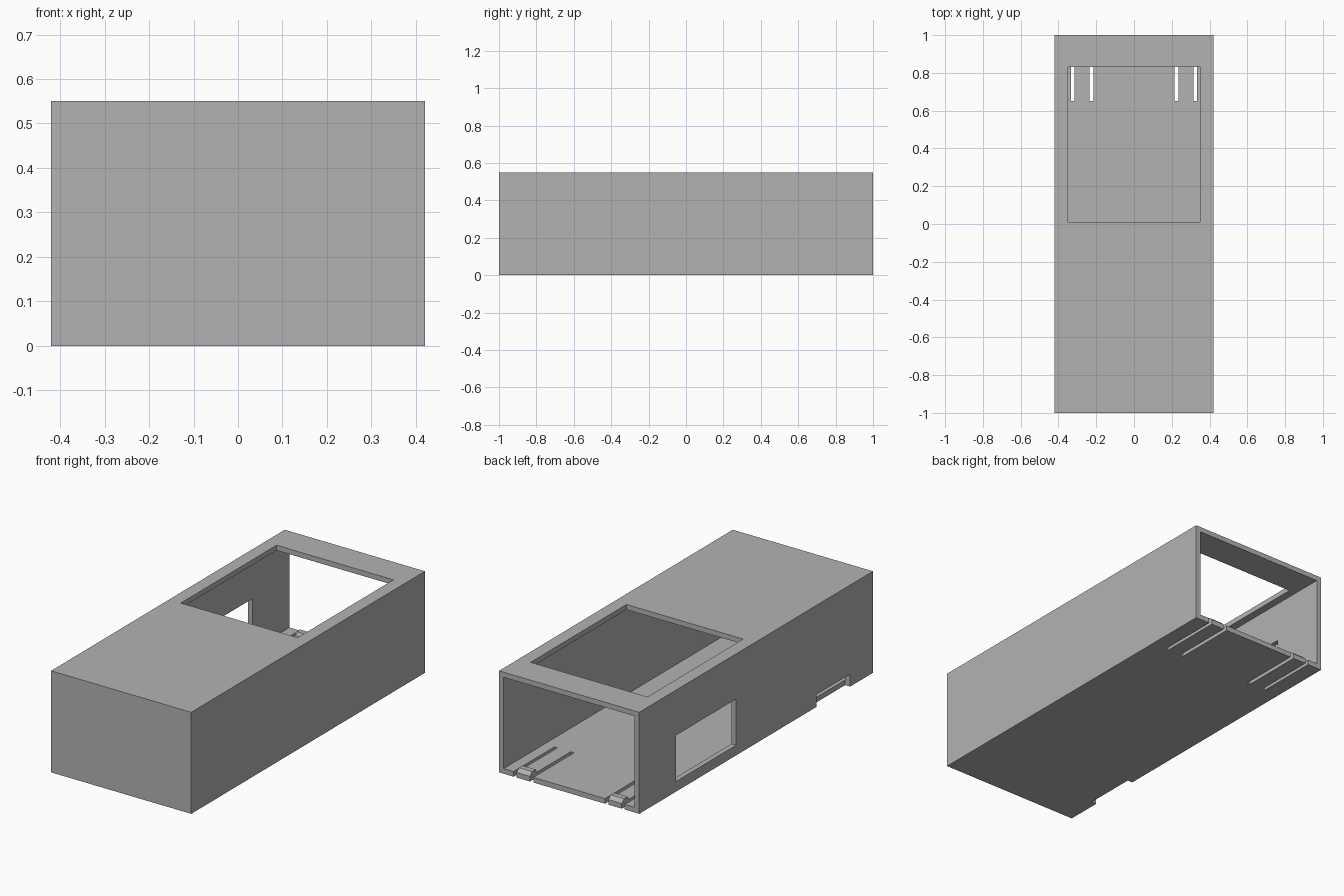
import bpy
import bmesh

cube = bpy.data.objects.get("Cube")
if cube:
    bpy.data.objects.remove(cube, do_unlink=True)

grey = bpy.data.materials.new("plain grey")
grey.use_nodes = True
grey.diffuse_color = (0.45, 0.45, 0.45, 1)
grey.node_tree.nodes["Principled BSDF"].inputs["Base Color"].default_value = (0.45, 0.45, 0.45, 1)

HX, HY, H, WALL = 0.42, 1.0, 0.55, 0.028


def make_object(name, bm):
    bmesh.ops.recalc_face_normals(bm, faces=bm.faces)
    mesh = bpy.data.meshes.new(name)
    bm.to_mesh(mesh)
    bm.free()
    mesh.materials.append(grey)
    obj = bpy.data.objects.new(name, mesh)
    bpy.context.collection.objects.link(obj)
    return obj


def box(name, xs, ys, zs):
    bm = bmesh.new()
    bmesh.ops.create_cube(bm, size=1)
    for v in bm.verts:
        v.co = [r[0] if c < 0 else r[1] for c, r in zip(v.co, (xs, ys, zs))]
    return make_object(name, bm)


def cut(target, name, xs, ys, zs):
    cutter = box(name, xs, ys, zs)
    cutter.hide_render = True
    mod = target.modifiers.new(name, "BOOLEAN")
    mod.operation = "DIFFERENCE"
    mod.solver = "EXACT"
    mod.object = cutter
    bpy.context.view_layer.objects.active = target
    bpy.ops.object.modifier_apply(modifier=mod.name)
    bpy.data.objects.remove(cutter, do_unlink=True)


# Sleeve with a closed front and an open back
shell = box("case_shell", (-HX, HX), (-HY, HY), (0, H))
cut(shell, "cavity", (-HX + WALL, HX - WALL), (-HY + WALL, HY + 0.1), (WALL, H - WALL))

# Openings in the roof and the side wall
cut(shell, "roof_window", (-0.35, 0.35), (0.01, 0.83), (H - 0.1, H + 0.1))
cut(shell, "side_window", (-HX - 0.1, -HX + 0.1), (0.17, 0.685), (0.055, 0.305))
cut(shell, "cable_notch", (-HX - 0.1, -HX + WALL + 0.002), (-0.805, -0.515), (-0.1, 0.067))

# Slots that free the two spring tabs
for side in (-1, 1):
    for inner, outer in ((0.215, 0.235), (0.315, 0.333)):
        xs = sorted((side * inner, side * outer))
        cut(shell, "tab_slot", xs, (0.65, HY + 0.1), (-0.1, 0.1))

# Wedge-shaped catches on the tab ends
profile = [(1.0, WALL - 0.004), (1.0, WALL), (0.98, 0.046), (0.95, 0.046), (0.94, WALL - 0.004)]
for side, name in ((-1, "right_catch"), (1, "left_catch")):
    bm = bmesh.new()
    face = bm.faces.new([bm.verts.new((side * 0.235, y, z)) for y, z in profile])
    grown = bmesh.ops.extrude_face_region(bm, geom=[face], use_keep_orig=True)["geom"]
    verts = [g for g in grown if isinstance(g, bmesh.types.BMVert)]
    bmesh.ops.translate(bm, verts=verts, vec=(side * 0.08, 0, 0))
    make_object(name, bm)
